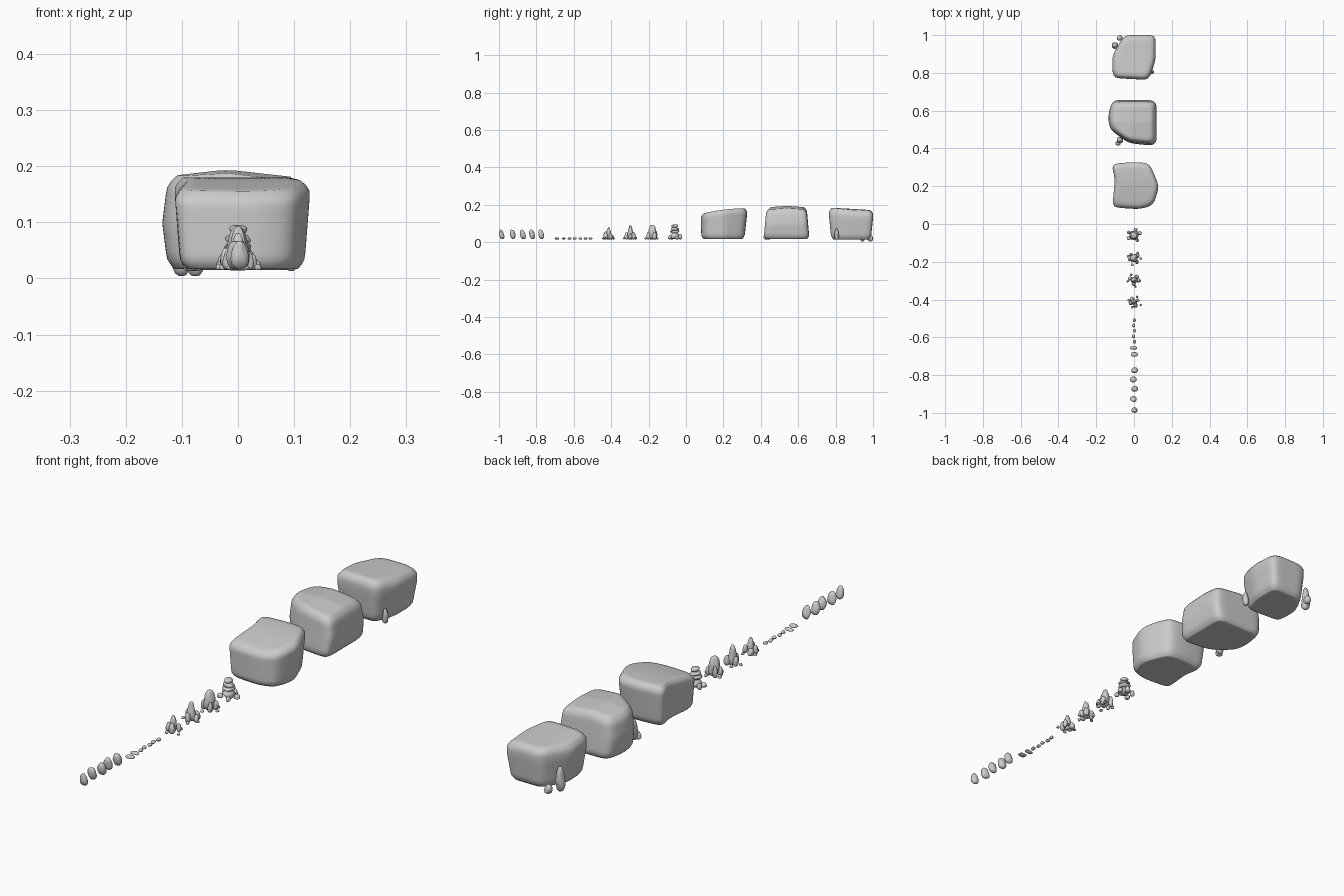
import bpy, bmesh, math, random
from mathutils import Vector

if "Cube" in bpy.data.objects:
    bpy.data.objects.remove(bpy.data.objects["Cube"])


def finish(name, bm):
    bmesh.ops.recalc_face_normals(bm, faces=bm.faces)
    me = bpy.data.meshes.new(name)
    bm.to_mesh(me)
    bm.free()
    ob = bpy.data.objects.new(name, me)
    bpy.context.collection.objects.link(ob)
    me.shade_smooth()
    return ob


def fit(v, lo, hi, a, b):
    return a + (v - lo) / (hi - lo) * (b - a)


def rounded_outline(pts, n=72, passes=7):
    """Evenly resample a closed outline, soften its corners, keep its extents."""
    segs = list(zip(pts, pts[1:] + pts[:1]))
    total = sum((b - a).length for a, b in segs)
    out = []
    for i in range(n):
        d = total * i / n
        for a, b in segs:
            L = (b - a).length
            if d <= L:
                out.append(a.lerp(b, d / L))
                break
            d -= L
    for _ in range(passes):
        out = [(out[i - 1] + out[i] * 2 + out[(i + 1) % n]) / 4 for i in range(n)]
    for k in (0, 1):
        lo, hi = min(p[k] for p in out), max(p[k] for p in out)
        a, b = min(p[k] for p in pts), max(p[k] for p in pts)
        for p in out:
            p[k] = fit(p[k], lo, hi, a, b)
    return out


def rim(t):
    """Ring scale at height fraction t: rounded lower and upper edges."""
    return 1 - .1 * max(0, 1 - t / .15) ** 2 - .14 * max(0, (t - .85) / .15) ** 2


RINGS = ([(0, s) for s in (.3, .6, .8)]
         + [((1 - math.cos(math.pi * i / 14)) / 2, None) for i in range(15)]
         + [(1, s) for s in (.7, .45, .2)])


def boulder(name, outline, base, top, shape):
    """Loft an outline upward; shape(t) gives x scale, y scale and y shift."""
    ol = rounded_outline([Vector(p) for p in outline])
    xs, ys = [p.x for p in ol], [p.y for p in ol]
    c = Vector(((min(xs) + max(xs)) / 2, (min(ys) + max(ys)) / 2))
    bm = bmesh.new()

    def place(p, t, s):
        sx, sy, dy = shape(t)
        x = c.x + (p.x - c.x) * s * sx
        y = c.y + (p.y - c.y) * s * sy + dy
        return bm.verts.new((x, y, base + (top(x, y) - base) * t))

    rings = [[place(p, t, rim(t) if s is None else s) for p in ol] for t, s in RINGS]
    n = len(ol)
    for a, b in zip(rings, rings[1:]):
        for i in range(n):
            j = (i + 1) % n
            bm.faces.new((a[i], a[j], b[j], b[i]))
    for ring, t in ((rings[0], 0), (rings[-1], 1)):
        m = place(c, t, 0)
        for i in range(n):
            bm.faces.new((ring[i], ring[(i + 1) % n], m))
    return finish(name, bm)


def stone(name, loc, size, seed, taper=.2, rot=0, lean=0, box=2.6):
    """Small stone: boxy ball flattened by random planes. loc is the base centre."""
    rng = random.Random(seed)
    bm = bmesh.new()
    bmesh.ops.create_icosphere(bm, subdivisions=3, radius=1)
    planes = [(Vector((rng.uniform(-1, 1), rng.uniform(-1, 1), rng.uniform(-.7, .7))).normalized(),
               rng.uniform(.8, .95)) for _ in range(7)]
    for v in bm.verts:
        v.co /= sum(abs(q) ** box for q in v.co) ** (1 / box)
        for d, h in planes:
            v.co -= d * max(0, v.co.dot(d) - h) * .85
    lims = [(min(v.co[k] for v in bm.verts), max(v.co[k] for v in bm.verts)) for k in range(3)]
    cr, sr = math.cos(rot), math.sin(rot)
    for v in bm.verts:
        z = fit(v.co.z, *lims[2], 0, 1)
        x, y = (fit(v.co[k], *lims[k], -.5, .5) * size[k] * (1 - taper * z) for k in (0, 1))
        v.co = (loc[0] + x * cr - y * sr, loc[1] + x * sr + y * cr + lean * z,
                loc[2] + z * size[2])
    return finish(name, bm)


# Three large boulders
boulder("near_boulder",
        [(-.115, .32), (0, .33), (.08, .325), (.13, .2), (.1, .1), (.03, .08), (-.11, .09),
         (-.095, .24)],
        .017, lambda x, y: .152 + .028 * math.sin(min(1, max(0, (y - .08) / .22)) * math.pi / 2),
        lambda t: (.9 + .1 * t, .92 + .08 * t, -.008 * (1 - t)))
boulder("middle_boulder",
        [(-.115, .66), (.12, .66), (.12, .415), (-.03, .43), (-.125, .5), (-.135, .57)],
        .017, lambda x, y: .194 - .11 * abs(x + .02) - .07 * abs(y - .54),
        lambda t: (1 - .16 * abs(t - .5), 1 - .12 * t, 0))
boulder("far_boulder",
        [(-.05, 1), (.115, 1), (.115, .87), (.08, .765), (-.11, .775), (-.115, .89)],
        .015, lambda x, y: .183 - .06 * max(0, y - .8) - .15 * max(0, abs(x) - .06),
        lambda t: (.86 + .14 * min(1, t * 1.4), .9 + .1 * min(1, t * 1.4), 0))

# Small stones leaning on the boulders: x, y, width, height
for i, (x, y, w, h) in enumerate([(-.1, .945, .042, .1), (-.075, .985, .032, .035),
                                  (.095, .805, .03, .06), (-.075, .445, .042, .085),
                                  (-.085, .428, .03, .03)]):
    stone(f"boulder_side_stone_{i+1}", (x, y, .004 if y > .9 else .013), (w, w, h), 40 + i,
          .45 if h > .05 else .2)

# Row of upright stones leaning forward
for i, y in enumerate((-.982, -.922, -.868, -.819, -.77)):
    stone(f"upright_stone_{i+1}", (.003 * (-1) ** i, y, .016), (.038, .032, .051), 10 + i,
          .35 if i == 0 else .15, lean=-.009, box=2.3)

# Row of flat pebbles, shrinking toward the back
for i, y in enumerate((-.69, -.655, -.623, -.595, -.565, -.537, -.51)):
    stone(f"flat_pebble_{i+1}", (.002 * (-1) ** i, y, .014),
          (.04 if i < 2 else .017, .022 if i else .026, .012), 20 + i)


def ring_of_stones(name, y, count, radius, width, height, seed):
    """Stones set around a cluster centre with seeded variation."""
    rng = random.Random(seed)
    for i in range(count):
        a = math.tau * (i + rng.uniform(-.25, .25)) / count + seed
        r, w = radius * rng.uniform(.85, 1.15), width * rng.uniform(.85, 1.15)
        stone(f"{name}_{i+1}", (r * math.cos(a), y + r * math.sin(a), .015),
              (w, w, height * rng.uniform(.7, 1.2)), seed * 20 + i, .35, a)


# Three peaked clusters: centre y, peak width, peak height, taper, side height
for i, (y, w, h, tp, side) in enumerate([(-.413, .036, .066, .6, .036), (-.297, .042, .078, .6, .036),
                                         (-.18, .048, .078, .35, .05)]):
    stone(f"cluster_{i+1}_peak", (0, y, .015), (w, w, h), 60 + i, tp, .3, box=3)
    ring_of_stones(f"cluster_{i+1}_side", y, 4, w * .5, .026, side, 5 + i)
    ring_of_stones(f"cluster_{i+1}_pebble", y, 4, .034, .015, .012, 15 + i)

# Stacked pile: z, width, height of each layer
for i, (z, w, h) in enumerate([(.017, .048, .033), (.047, .049, .018), (.062, .044, .017),
                               (.077, .033, .018)]):
    stone(f"stack_layer_{i+1}", (0, -.06, z), (w, w * 1.05, h), 80 + i, .12, .2 * i, box=3)
ring_of_stones("stack_side", -.058, 5, .032, .024, .024, 9)
